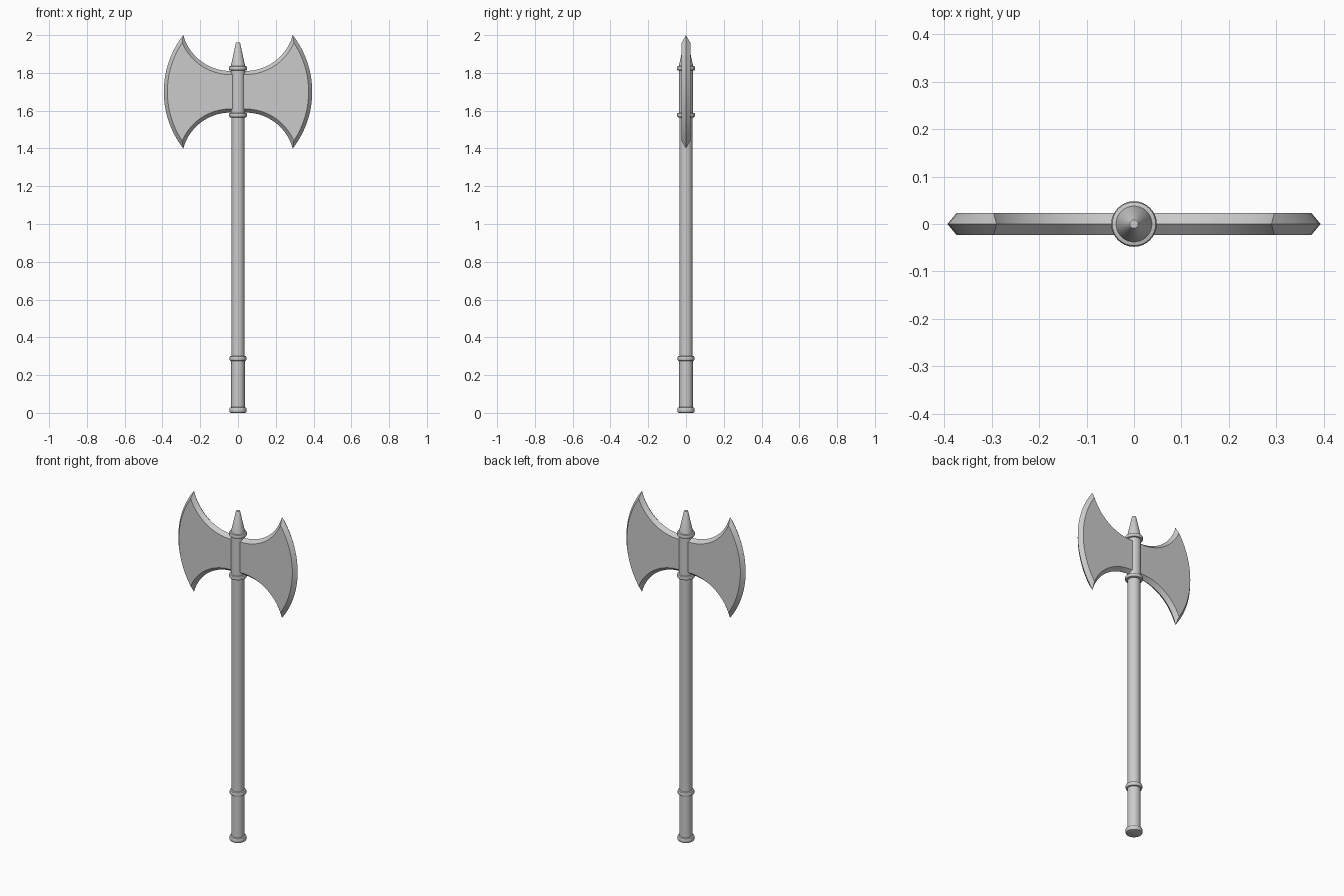
import bpy, bmesh
from math import sin, cos, pi, atan2, sqrt, radians

if "Cube" in bpy.data.objects:
    bpy.data.objects.remove(bpy.data.objects["Cube"])

MID = 1.70       # height of the blade centreline
HALF_T = 0.023   # half thickness of the blade


def finish(bm, name, angle=30):
    bmesh.ops.recalc_face_normals(bm, faces=bm.faces)
    mesh = bpy.data.meshes.new(name)
    bm.to_mesh(mesh)
    bm.free()
    ob = bpy.data.objects.new(name, mesh)
    bpy.context.collection.objects.link(ob)
    bpy.ops.object.select_all(action='DESELECT')
    ob.select_set(True)
    bpy.context.view_layer.objects.active = ob
    bpy.ops.object.shade_smooth_by_angle(angle=radians(angle))
    return ob


def lathe(name, profile, sides=32):
    """Closed solid of revolution from (radius, z) pairs."""
    bm = bmesh.new()
    rings = [[bm.verts.new((r * cos(2 * pi * i / sides), r * sin(2 * pi * i / sides), z))
              for i in range(sides)] for r, z in profile]
    for a, b in zip(rings, rings[1:]):
        for i in range(sides):
            j = (i + 1) % sides
            bm.faces.new((a[i], a[j], b[j], b[i]))
    bm.faces.new(rings[0])
    bm.faces.new(rings[-1])
    return finish(bm, name)


def collar(name, z0, z1, r):
    """Ring with rounded edges."""
    b = 0.3 * (z1 - z0)
    lathe(name, [(r - b, z0), (r - 0.3 * b, z0 + 0.3 * b), (r, z0 + b),
                 (r, z1 - b), (r - 0.3 * b, z1 - 0.3 * b), (r - b, z1)])


def blade_outline(inset, n=20):
    """Right half of the blade: top hollow, cutting edge, bottom hollow."""
    ex, er = -0.095, 0.488 - inset                  # cutting edge circle
    hx, hz, hr = 0.04, 0.369, 0.259 + inset         # hollow circle
    dx, dz = hx - ex, hz
    d = sqrt(dx * dx + dz * dz)
    a = (er * er - hr * hr + d * d) / (2 * d)
    h = sqrt(er * er - a * a)
    tx, tz = ex + (a * dx + h * dz) / d, (a * dz - h * dx) / d   # tip of the horn
    end = atan2(tz - hz, tx - hx)
    top = [(0, hz - hr)]
    for i in range(n):
        t = -pi / 2 + (end + pi / 2) * i / n
        top.append((hx + hr * cos(t), hz + hr * sin(t)))
    e = atan2(tz, tx - ex)
    edge = [(ex + er * cos(e * (1 - 2 * i / n)), er * sin(e * (1 - 2 * i / n)))
            for i in range(n + 1)]
    return top + edge + [(x, -z) for x, z in reversed(top)]


# Handle: shaft, lower grip and its rings
lathe("shaft", [(0.034, 0.28), (0.034, 1.58)])
lathe("grip", [(0.036, 0.01), (0.036, 0.29)])
collar("pommel_ring", 0.0, 0.03, 0.046)
collar("grip_ring", 0.275, 0.302, 0.045)

# Head socket with rings and top spike
lathe("head_socket", [(0.038, 1.57), (0.038, 1.83)])
collar("lower_head_ring", 1.565, 1.588, 0.048)
collar("upper_head_ring", 1.812, 1.836, 0.048)
lathe("top_spike", [(0.040, 1.825), (0.036, 1.845), (0.012, 1.955), (0.009, 1.96)])

# Double blade: bevelled half, mirrored across the shaft
bm = bmesh.new()
rim = [bm.verts.new((x, 0, MID + z)) for x, z in blade_outline(0)]
for side in (-1, 1):
    flat = [bm.verts.new((x, side * HALF_T, MID + z)) for x, z in blade_outline(0.019)]
    bm.faces.new(flat)
    for i in range(len(rim) - 1):
        bm.faces.new((rim[i], rim[i + 1], flat[i + 1], flat[i]))
blades = finish(bm, "double_blade")
mirror = blades.modifiers.new("mirror", 'MIRROR')
mirror.use_axis = (True, False, False)
